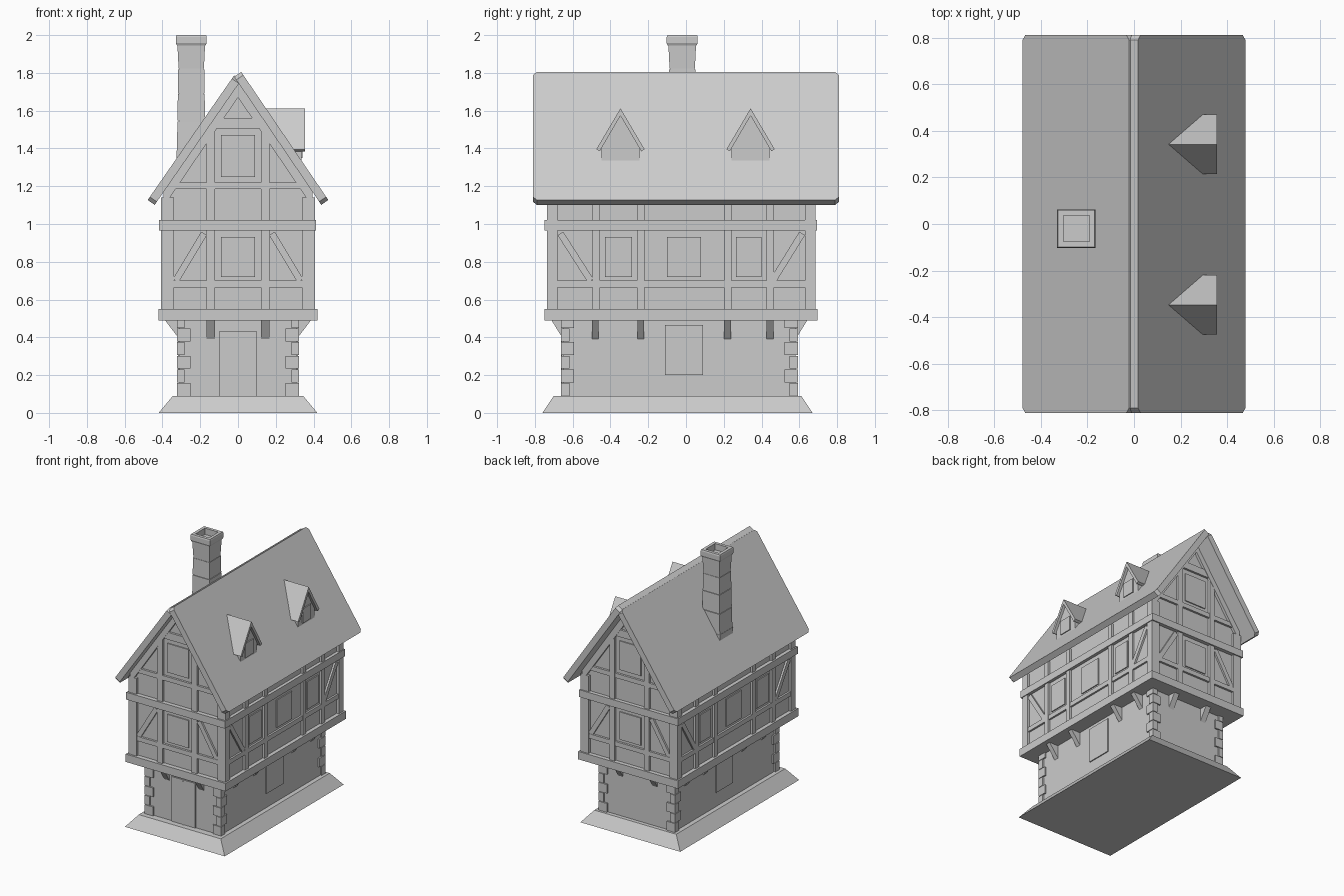
import bpy, bmesh, math
from mathutils import Vector as V

if "Cube" in bpy.data.objects:
    bpy.data.objects.remove(bpy.data.objects["Cube"])

mat = bpy.data.materials.new("plain_grey")
mat.diffuse_color = (0.6, 0.6, 0.6, 1)
mat.use_nodes = True
mat.node_tree.nodes["Principled BSDF"].inputs["Base Color"].default_value = mat.diffuse_color


class Part:
    """Collects solids into one named object."""
    def __init__(self, name):
        self.name, self.bm = name, bmesh.new()

    def prism(self, pts, ext):
        ext = V(ext)
        a = [self.bm.verts.new(V(p)) for p in pts]
        b = [self.bm.verts.new(V(p) + ext) for p in pts]
        self.skin([a, b])

    def skin(self, rings):
        n = len(rings[0])
        self.bm.faces.new(rings[0][::-1])
        self.bm.faces.new(rings[-1])
        for a, b in zip(rings, rings[1:]):
            for i in range(n):
                j = (i + 1) % n
                self.bm.faces.new((a[i], a[j], b[j], b[i]))

    def box(self, x0, x1, y0, y1, z0, z1):
        self.prism([(x0, y0, z0), (x1, y0, z0), (x1, y1, z0), (x0, y1, z0)], (0, 0, z1 - z0))

    def loft(self, cx, cy, secs):
        """Stacked rectangles: (half x, half y, z)."""
        self.skin([[self.bm.verts.new((cx + sx * a, cy + sy * b, z))
                    for sx, sy in ((-1, -1), (1, -1), (1, 1), (-1, 1))] for a, b, z in secs])

    def done(self):
        bmesh.ops.recalc_face_normals(self.bm, faces=self.bm.faces[:])
        me = bpy.data.meshes.new(self.name)
        self.bm.to_mesh(me)
        self.bm.free()
        me.materials.append(mat)
        bpy.context.collection.objects.link(bpy.data.objects.new(self.name, me))


def on_wall(part, side, pts, out, wx, y0, y1, sink=0.02):
    """Plate on a wall: pts are (along, z), standing proud by out."""
    s = 1 if side in "RB" else -1
    if side in "RL":
        part.prism([(s * (wx - sink), u, z) for u, z in pts], (s * (out + sink), 0, 0))
    else:
        y = (y1 - sink) if side == "B" else (y0 + sink)
        part.prism([(u, y, z) for u, z in pts], (0, s * (out + sink), 0))


def rect(u0, u1, z0, z1):
    return [(u0, z0), (u1, z0), (u1, z1), (u0, z1)]


def bar(a, b, w):
    a, b = V(a), V(b)
    d = (b - a).normalized()
    n = V((-d.y, d.x)) * w / 2
    return [a + n, b + n, b - n, a - n]


UP = (0.39, -0.715, 0.665)      # upper wall planes
LOW = (0.31, -0.65, 0.58)       # stone wall planes

# sloped plinth
p = Part("plinth")
p.loft(0, -0.045, [(0.42, 0.715, 0), (0.345, 0.655, 0.09)])
p.done()

# stone ground floor and corner stones
p = Part("stone_walls")
p.box(-LOW[0], LOW[0], LOW[1], LOW[2], 0.05, 0.5)
p.done()
p = Part("corner_stones")
for sx in (-1, 1):
    for sy, y in ((-1, LOW[1]), (1, LOW[2])):
        for i in range(6):
            z0, z1 = 0.09 + i * 0.072, min(0.09 + i * 0.072 + 0.068, 0.495)
            lx, ly = (0.07, 0.045) if i % 2 == 0 else (0.04, 0.07)
            xo, yo = sx * (LOW[0] + 0.012), y + sy * 0.012
            xi, yi = xo - sx * lx, yo - sy * ly
            p.box(min(xo, xi), max(xo, xi), min(yo, yi), max(yo, yi), z0, z1)
p.done()

# door and ground floor windows
p = Part("door")
on_wall(p, "F", rect(-0.1, 0.1, 0.09, 0.43), 0.008, *LOW)
on_wall(p, "F", rect(-0.003, 0.003, 0.09, 0.42), 0.012, *LOW)
p.done()
p = Part("ground_windows")
for s in "RL":
    on_wall(p, s, rect(-0.11, 0.09, 0.2, 0.465), 0.008, *LOW)
p.done()

# upper floor and gable walls in one profile
p = Part("plaster_walls")
p.prism([(x, UP[1], z) for x, z in ((-0.39, 0.5), (0.39, 0.5), (0.39, 1.19), (0, 1.76), (-0.39, 1.19))],
        (0, UP[2] - UP[1], 0))
p.done()

# floor beams
p = Part("floor_beams")
p.box(-0.42, 0.42, -0.75, 0.697, 0.49, 0.55)
p.box(-0.418, 0.414, -0.748, 0.694, 0.965, 1.02)
p.done()

# timber frame
p = Part("timber_frame")
for sx in (-1, 1):
    for y0, y1 in ((-0.735, -0.68), (0.63, 0.685)):
        p.box(*sorted((sx * 0.34, sx * 0.408)), y0, y1, 0.54, 1.14)
for s in "FB":
    on_wall(p, s, rect(-0.36, 0.36, 0.665, 0.70), 0.016, *UP)
    on_wall(p, s, rect(-0.37, 0.37, 1.185, 1.22), 0.016, *UP)
    on_wall(p, s, rect(-0.14, 0.14, 1.505, 1.56), 0.016, *UP)
    for m in (-1, 1):
        on_wall(p, s, rect(m * 0.145 - 0.022, m * 0.145 + 0.022, 0.54, 1.51), 0.018, *UP)
        on_wall(p, s, bar((m * 0.33, 0.70), (m * 0.18, 0.95), 0.035), 0.014, *UP)
        on_wall(p, s, [(0, 1.755), (m * 0.395, 1.175), (m * 0.395, 1.09), (0, 1.67)], 0.02, *UP)
for s in "RL":
    on_wall(p, s, rect(-0.69, 0.64, 0.665, 0.70), 0.014, *UP)
    for y in (-0.475, -0.24, 0.22, 0.445):
        on_wall(p, s, rect(y - 0.02, y + 0.02, 0.54, 1.14), 0.016, *UP)
    on_wall(p, s, bar((-0.665, 0.95), (-0.505, 0.70), 0.035), 0.014, *UP)
    on_wall(p, s, bar((0.615, 0.95), (0.46, 0.70), 0.035), 0.014, *UP)
p.done()

# upper windows
p = Part("upper_windows")
for s in "FB":
    on_wall(p, s, rect(-0.09, 0.09, 0.72, 0.93), 0.008, *UP)
    on_wall(p, s, rect(-0.09, 0.09, 1.25, 1.47), 0.008, *UP)
for s in "RL":
    for y0, y1 in ((-0.43, -0.285), (-0.1, 0.08), (0.265, 0.4)):
        on_wall(p, s, rect(y0, y1, 0.72, 0.93), 0.008, *UP)
p.done()

# wedge brackets under the overhang
p = Part("brackets")
for m in (-1, 1):
    for y in (-0.48, -0.24, 0.22, 0.445):
        x = m * LOW[0]
        p.prism([(x, y - 0.018, 0.39), (x, y - 0.018, 0.495), (x + m * 0.08, y - 0.018, 0.495)], (0, 0.036, 0))
    for y, s in ((LOW[1], -1), (LOW[2], 1)):
        x = m * 0.145 - 0.022
        p.prism([(x, y, 0.39), (x, y, 0.495), (x, y + s * 0.065, 0.495)], (0.044, 0, 0))
p.done()

# roof: two slabs with clipped corners, the right one lapping the left at the ridge
p = Part("roof")
for m, top in ((1, V((0.017, 0, 1.805))), (-1, V((-0.021, 0, 1.786)))):
    low = V((m * 0.478, 0, 1.127))
    d = (low - top).normalized()
    n = V((-m * abs(d.z), 0, -abs(d.x)))
    c, h = 0.02, 0.81
    a, b = top + d * c, low - d * c
    pts = []
    for q, y in ((top, c - h), (a, -h), (b, -h), (low, c - h), (low, h - c), (b, h), (a, h), (top, h - c)):
        pts.append(q + V((0, y, 0)))
    p.prism(pts, n * 0.045)
p.done()

# dormers on the right slope
body, roof, win = Part("dormer_walls"), Part("dormer_roofs"), Part("dormer_windows")
for y in (-0.347, 0.342):
    body.prism([(0.12, y + u, z) for u, z in
                ((-0.1, 1.27), (0.1, 1.27), (0.1, 1.41), (0, 1.58), (-0.1, 1.41))], (0.215, 0, 0))
    roof.prism([(0.12, y + u, z) for u, z in
                ((-0.128, 1.395), (0, 1.612), (0.128, 1.395), (0.11, 1.385), (0, 1.573), (-0.11, 1.385))],
               (0.236, 0, 0))
    win.prism([(0.33, y + u, z) for u, z in rect(-0.05, 0.05, 1.35, 1.46)], (0.012, 0, 0))
for q in (body, roof, win):
    q.done()

# chimney of tapering courses with a hollow cap
p = Part("chimney")
cx, cy = -0.2475, -0.02
for z0, z1, w0, w1 in ((1.22, 1.39, 0.078, 0.078), (1.39, 1.543, 0.076, 0.073), (1.547, 1.688, 0.073, 0.071),
                       (1.692, 1.818, 0.071, 0.069), (1.822, 1.945, 0.067, 0.073)):
    p.loft(cx, cy, [(w0, w0, z0), (w1, w1, z1)])
p.loft(cx, cy, [(0.066, 0.066, 1.24), (0.066, 0.066, 1.95)])
p.loft(cx, cy, [(0.076, 0.076, 1.945), (0.082, 0.082, 1.957), (0.082, 0.082, 1.99),
                (0.079, 0.079, 2.0), (0.056, 0.056, 2.0), (0.056, 0.056, 1.952)])
p.done()
